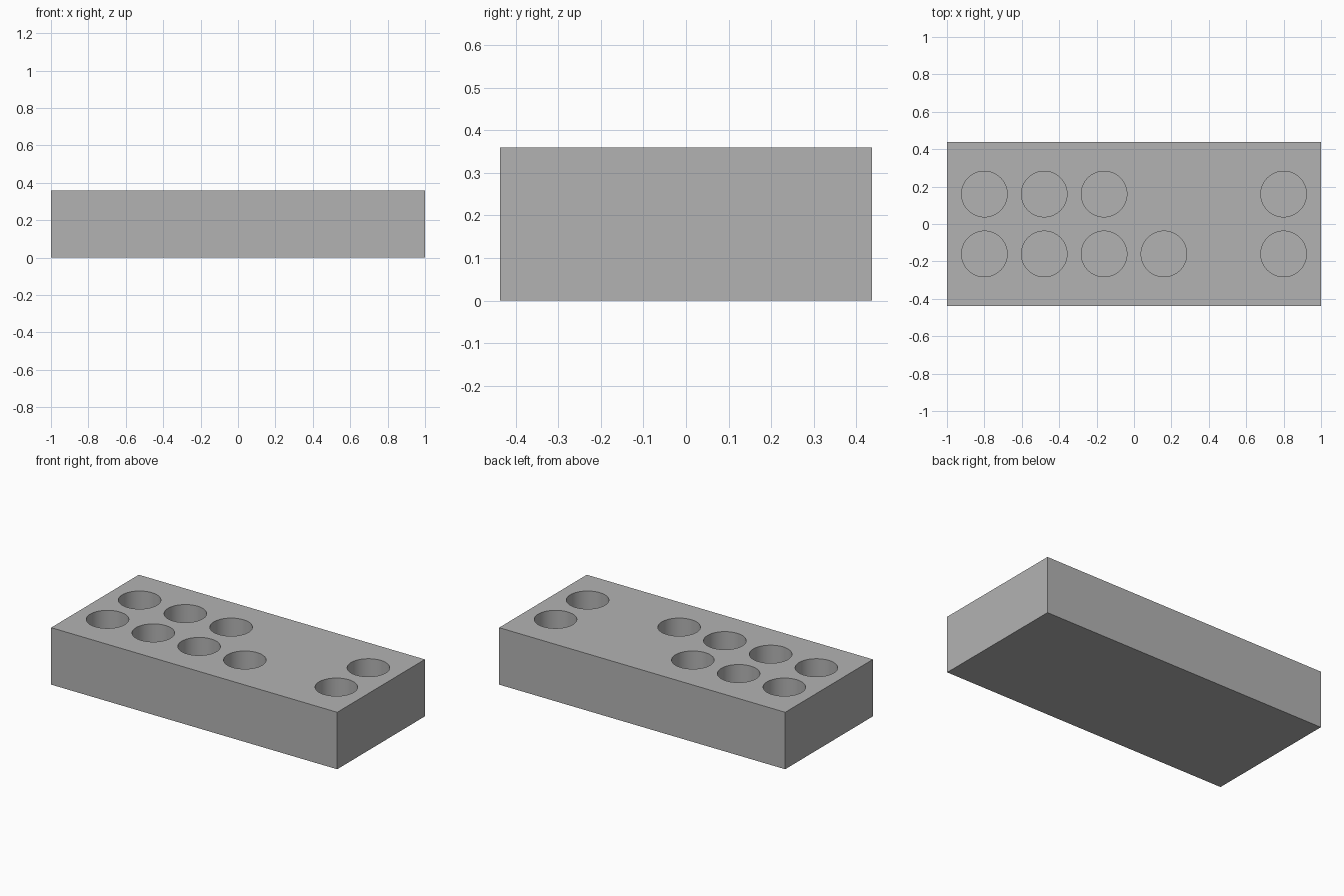
import bpy
import bmesh
from mathutils import Matrix

cube = bpy.data.objects.get("Cube")
if cube:
    bpy.data.objects.remove(cube, do_unlink=True)

LENGTH, WIDTH, HEIGHT = 2.0, 0.875, 0.36
RADIUS, DEPTH, PITCH = 0.122, 0.28, 0.32

# Hole grid: columns in pitch units from the centre
ROWS = {0.16: (-2.5, -1.5, -0.5, 2.5),
        -0.16: (-2.5, -1.5, -0.5, 0.5, 2.5)}

# Single flat grey
grey = bpy.data.materials.new("plain grey")
grey.use_nodes = True
colour = (0.45, 0.45, 0.45, 1.0)
grey.diffuse_color = colour
grey.node_tree.nodes["Principled BSDF"].inputs["Base Color"].default_value = colour


def add_object(name, bm):
    mesh = bpy.data.meshes.new(name)
    bm.to_mesh(mesh)
    bm.free()
    mesh.materials.append(grey)
    obj = bpy.data.objects.new(name, mesh)
    bpy.context.collection.objects.link(obj)
    return obj


# Solid block
bm = bmesh.new()
bmesh.ops.create_cube(bm, size=1.0, matrix=Matrix.Translation((0, 0, HEIGHT / 2))
                      @ Matrix.Diagonal((LENGTH, WIDTH, HEIGHT, 1)))
block = add_object("holder_block", bm)

# Cylinders that cut the round blind holes
bm = bmesh.new()
cut_height = DEPTH + 0.1
for y, columns in ROWS.items():
    for column in columns:
        centre = (column * PITCH, y, HEIGHT - DEPTH + cut_height / 2)
        bmesh.ops.create_cone(bm, cap_ends=True, segments=64, radius1=RADIUS,
                              radius2=RADIUS, depth=cut_height,
                              matrix=Matrix.Translation(centre))
cutter = add_object("hole_cutter", bm)
cutter.hide_render = True

# Cut the holes, then discard the cutter
cut = block.modifiers.new("round holes", 'BOOLEAN')
cut.operation = 'DIFFERENCE'
cut.solver = 'EXACT'
cut.object = cutter
bpy.ops.object.select_all(action='DESELECT')
block.select_set(True)
bpy.context.view_layer.objects.active = block
bpy.ops.object.modifier_apply(modifier=cut.name)
bpy.data.objects.remove(cutter, do_unlink=True)

# Smooth hole walls, crisp rims and edges
bpy.ops.object.shade_smooth_by_angle()
